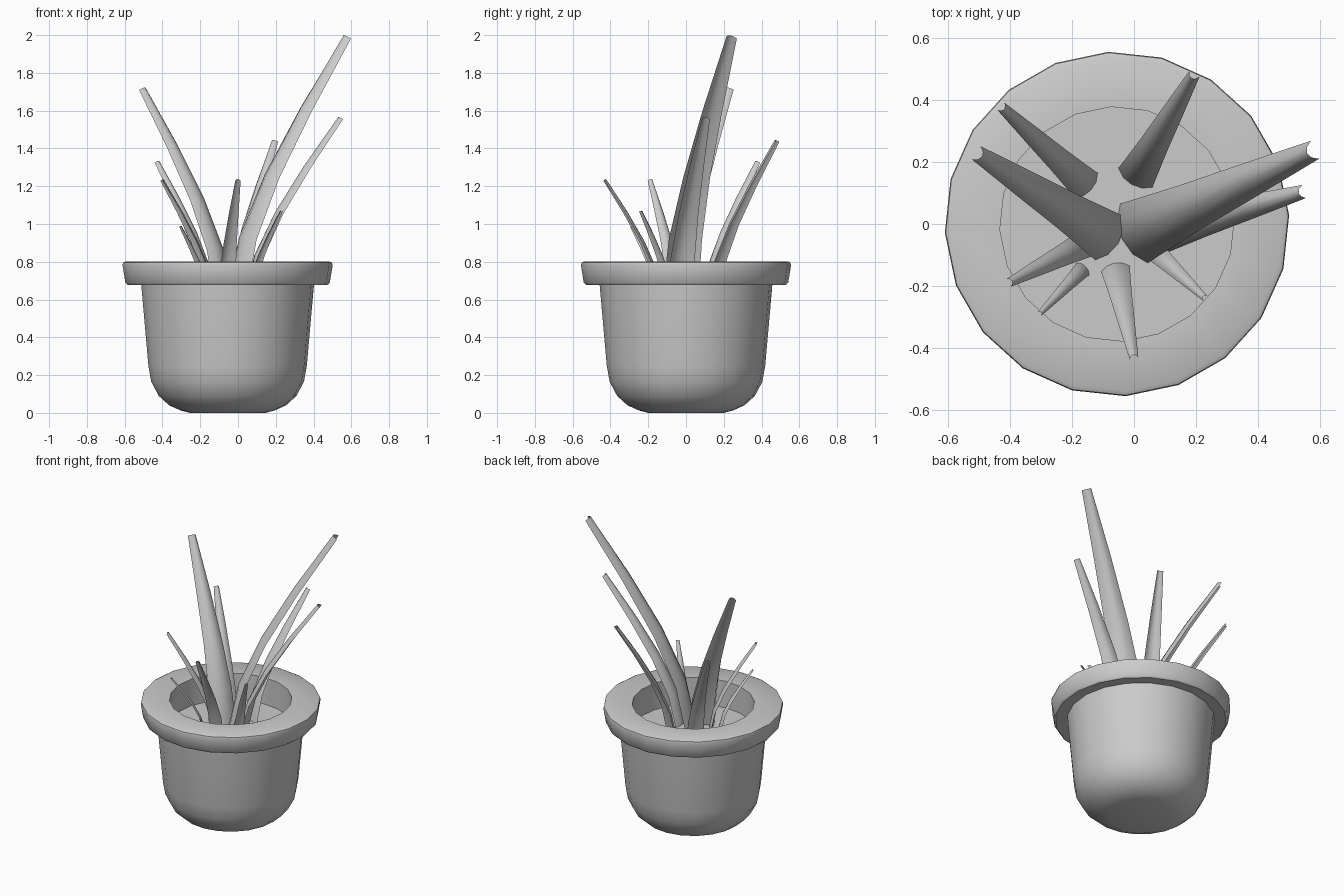
import bpy, bmesh, math
from mathutils import Vector

if "Cube" in bpy.data.objects:
    bpy.data.objects.remove(bpy.data.objects["Cube"])

SOIL = 0.62
CX = -0.055
SIDES = 20


def make_object(name, bm, angle):
    bmesh.ops.recalc_face_normals(bm, faces=bm.faces[:])
    mesh = bpy.data.meshes.new(name)
    bm.to_mesh(mesh)
    bm.free()
    ob = bpy.data.objects.new(name, mesh)
    bpy.context.collection.objects.link(ob)
    bpy.ops.object.select_all(action='DESELECT')
    ob.select_set(True)
    bpy.context.view_layer.objects.active = ob
    bpy.ops.object.shade_smooth_by_angle(angle=math.radians(angle))
    return ob


def lathe(name, profile):
    """Revolve an (r, z) profile about the pot axis; end rings are capped."""
    bm = bmesh.new()
    rings = []
    for r, z in profile:
        ring = []
        for i in range(SIDES):
            a = math.radians(2.9) + 2 * math.pi * i / SIDES
            ring.append(bm.verts.new((CX + r * math.cos(a), r * math.sin(a), z)))
        rings.append(ring)
    for a, b in zip(rings, rings[1:]):
        for i in range(SIDES):
            j = (i + 1) % SIDES
            bm.faces.new((a[i], a[j], b[j], b[i]))
    bm.faces.new(rings[0])
    if len(rings) > 1:
        bm.faces.new(rings[-1])
    return make_object(name, bm, 40)


# Pot: rounded bowl, overhanging rim, inner wall and soil bed
lathe("pot", [
    (0.20, 0.0), (0.25, 0.013), (0.31, 0.04), (0.365, 0.09), (0.405, 0.165),
    (0.42, 0.25), (0.458, 0.68), (0.53, 0.677), (0.542, 0.69), (0.557, 0.782),
    (0.554, 0.795), (0.54, 0.802), (0.379, 0.802), (0.379, SOIL)])

# Leaf shape: height fraction, reach fraction, width and arch depth per unit height
STATIONS = [(0, 0, .155, .032), (.22, .10, .142, .034), (.46, .32, .115, .033),
            (.72, .63, .085, .030), (1, 1, .047, .024)]
ARCH = [(-.5, 0), (-.28, .75), (0, 1), (.28, .75), (.5, 0)]


def leaf(name, base, tip):
    height = tip[2] - SOIL
    reach = Vector((tip[0] - base[0], tip[1] - base[1], 0))
    out = reach.normalized()
    side = Vector((-out.y, out.x, 0))
    path = [Vector((base[0], base[1], SOIL)) + reach * r + Vector((0, 0, height * t))
            for t, r, _, _ in STATIONS]
    bm = bmesh.new()
    rows = []
    for k, (p, (_, _, w, d)) in enumerate(zip(path, STATIONS)):
        tangent = (path[min(k + 1, 4)] - path[max(k - 1, 0)]).normalized()
        inner = tangent.cross(side).normalized()
        if inner.dot(out) > 0:
            inner.negate()
        rows.append([bm.verts.new(p + side * (u * w * height) + inner * (v * d * height))
                     for u, v in ARCH])
    for a, b in zip(rows, rows[1:]):
        for i in range(len(ARCH) - 1):
            bm.faces.new((a[i], a[i + 1], b[i + 1], b[i]))
    make_object(name, bm, 60)


# Leaves: root position on the soil and tip position
LEAVES = [
    ((0.0, -0.03), (0.585, 0.24, 1.982)),
    ((0.07, -0.03), (0.55, 0.105, 1.555)),
    ((-0.08, -0.045), (-0.51, 0.23, 1.71)),
    ((-0.155, 0.125), (-0.43, 0.38, 1.325)),
    ((0.005, 0.15), (0.195, 0.485, 1.435)),
    ((-0.06, -0.145), (0.0, -0.435, 1.23)),
    ((-0.15, -0.06), (-0.405, -0.19, 1.23)),
    ((-0.165, -0.145), (-0.305, -0.29, 0.985)),
    ((0.07, -0.09), (0.23, -0.24, 1.065)),
]
for n, (root, tip) in enumerate(LEAVES, 1):
    leaf(f"leaf_{n}", root, tip)
